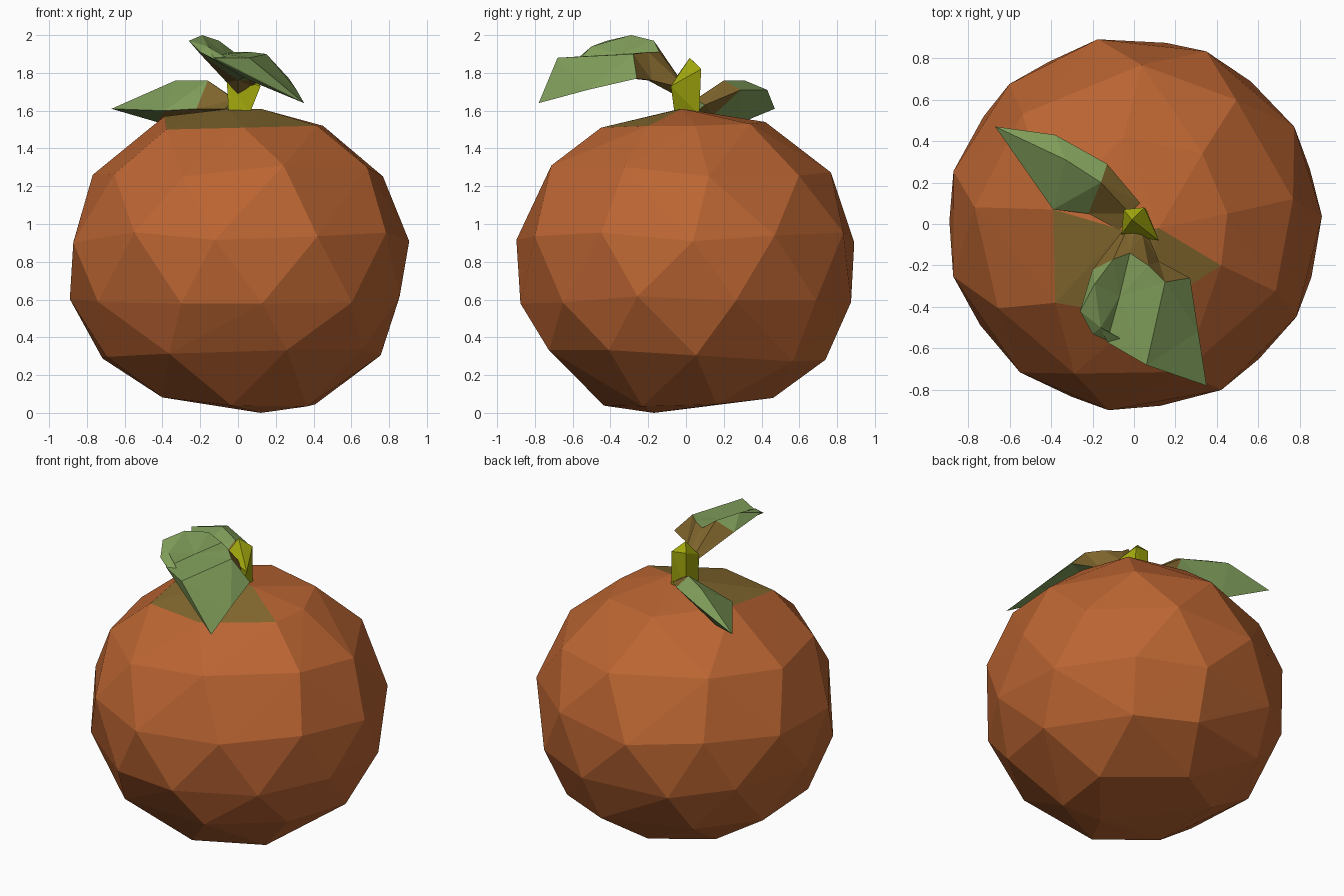
import bpy, bmesh, math, random

if "Cube" in bpy.data.objects:
    bpy.data.objects.remove(bpy.data.objects["Cube"])

random.seed(4)


def material(name, rgb):
    m = bpy.data.materials.new(name)
    m.diffuse_color = (*rgb, 1)
    m.use_nodes = True
    m.node_tree.nodes["Principled BSDF"].inputs["Base Color"].default_value = m.diffuse_color
    return m


ORANGE = material("orange_skin", (0.50, 0.13, 0.032))
OLIVE = material("olive_brown", (0.23, 0.14, 0.028))
GREEN = material("leaf_green", (0.22, 0.345, 0.105))
YELLOW = material("stem_yellow_green", (0.36, 0.39, 0.004))


def finish(name, bm, mats):
    bmesh.ops.recalc_face_normals(bm, faces=bm.faces[:])
    me = bpy.data.meshes.new(name)
    bm.to_mesh(me)
    bm.free()
    for m in mats:
        me.materials.append(m)
    ob = bpy.data.objects.new(name, me)
    bpy.context.collection.objects.link(ob)
    return ob


def loft(name, sections, tip, mats, rule=lambda band, side: 0):
    """Closed low-poly tube through equal-sized sections, ending in a point."""
    bm = bmesh.new()
    rows = [[bm.verts.new(p) for p in s] for s in sections]
    n = len(rows[0])
    bm.faces.new(rows[0])
    for b in range(len(rows) - 1):
        for i in range(n):
            j = (i + 1) % n
            f = bm.faces.new((rows[b][i], rows[b][j], rows[b + 1][j], rows[b + 1][i]))
            f.material_index = rule(b, i)
    end = bm.verts.new(tip)
    for i in range(n):
        f = bm.faces.new((rows[-1][i], rows[-1][(i + 1) % n], end))
        f.material_index = rule(len(rows) - 1, i)
    bmesh.ops.triangulate(bm, faces=bm.faces[:])
    return finish(name, bm, mats)


# Fruit: faceted hull around uneven rings, with a flattened crown
bm = bmesh.new()
crown = [(-0.05, -0.03, 1.61), (0.12, -0.02, 1.61), (-0.39, 0.07, 1.57),
         (-0.38, -0.38, 1.50), (0.03, -0.45, 1.51), (0.42, -0.20, 1.52),
         (0.45, 0.05, 1.52), (0.33, 0.34, 1.53), (-0.05, 0.42, 1.54)]
for p in crown + [(0.12, -0.17, 0.0)]:
    bm.verts.new(p)
rings = [(1.28, 0.765, 9, 0.2), (0.93, 0.905, 11, 0.0), (0.60, 0.89, 11, 0.3),
         (0.30, 0.755, 9, 0.1), (0.06, 0.45, 6, 0.5)]
for z, r, n, phase in rings:
    for i in range(n):
        a = phase + math.tau * (i + random.uniform(-0.12, 0.12)) / n
        dz = random.uniform(-0.035, 0.035)
        rr = r - dz * (z - 0.82) * 0.9
        bm.verts.new((rr * math.cos(a), rr * math.sin(a), max(z + dz, 0.03)))
hull = bmesh.ops.convex_hull(bm, input=bm.verts[:])
loose = [v for v in bm.verts if not v.link_faces]
bmesh.ops.delete(bm, geom=loose, context='VERTS')
for f in bm.faces:
    c = f.calc_center_median()
    f.material_index = int(c.z > 1.53 and c.y < -0.09)
finish("fruit", bm, [ORANGE, OLIVE])

# Stem: short flared stub with a slanted top
loft("stem",
     [[(-0.05, -0.06, 1.58), (0.06, -0.06, 1.58), (0.06, 0.07, 1.58), (-0.05, 0.07, 1.58)],
      [(-0.06, -0.05, 1.78), (0.12, -0.08, 1.73), (0.05, 0.08, 1.82), (-0.05, 0.07, 1.83)]],
     (-0.01, 0.02, 1.88), [YELLOW])

# Rear leaf: sections are left edge, ridge, right edge, underside
loft("rear_leaf",
     [[(-0.07, -0.03, 1.61), (-0.02, 0.05, 1.66), (0.03, 0.10, 1.63), (-0.04, 0.04, 1.58)],
      [(-0.22, 0.05, 1.61), (-0.16, 0.20, 1.76), (-0.13, 0.29, 1.71), (-0.15, 0.15, 1.58)],
      [(-0.39, 0.07, 1.60), (-0.33, 0.31, 1.76), (-0.38, 0.43, 1.71), (-0.43, 0.30, 1.54)]],
     (-0.67, 0.47, 1.61), [GREEN, OLIVE],
     lambda band, side: int(band == 0 or (band == 1 and side == 3)))

# Front leaf: left edge, crest, crease, blade ridge, right edge, underside
loft("front_leaf",
     [[(-0.06, -0.04, 1.75), (-0.04, -0.04, 1.78), (0.00, -0.04, 1.78),
       (0.04, -0.05, 1.77), (0.07, -0.06, 1.73), (0.00, -0.07, 1.69)],
      [(-0.20, -0.22, 1.90), (-0.10, -0.17, 1.97), (-0.02, -0.14, 1.91),
       (0.07, -0.20, 1.91), (0.12, -0.18, 1.76), (0.00, -0.20, 1.76)],
      [(-0.26, -0.42, 1.97), (-0.19, -0.29, 2.00), (-0.07, -0.35, 1.90),
       (0.15, -0.28, 1.90), (0.27, -0.26, 1.77), (0.04, -0.38, 1.78)],
      [(-0.20, -0.53, 1.91), (-0.16, -0.50, 1.94), (-0.13, -0.57, 1.88),
       (0.06, -0.68, 1.88), (0.31, -0.52, 1.71), (0.06, -0.60, 1.76)]],
     (0.35, -0.78, 1.64), [GREEN, OLIVE],
     lambda band, side: int(band == 0 or (band == 1 and side == 3)))
